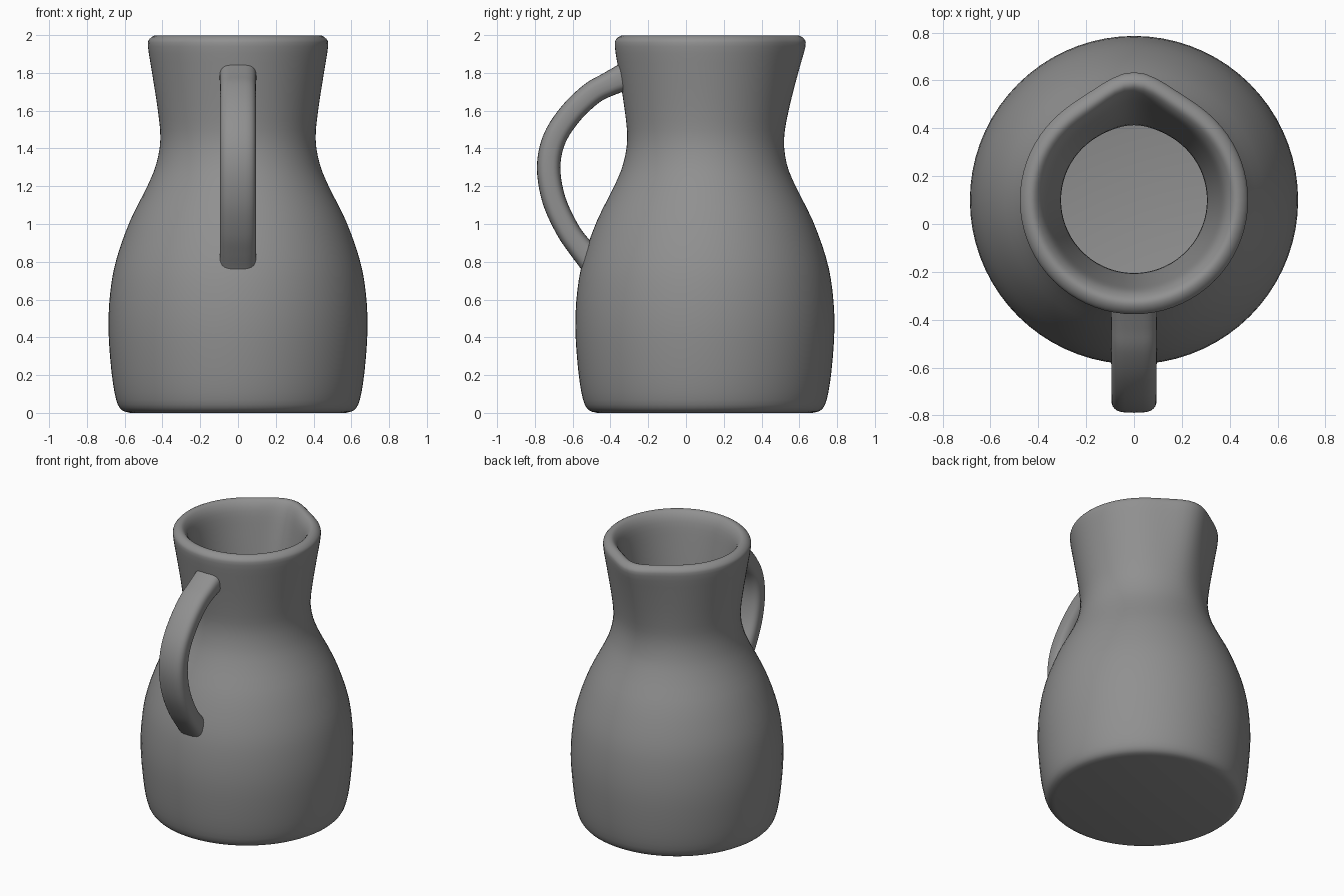
import bpy, bmesh, math
from mathutils import Vector

if "Cube" in bpy.data.objects:
    bpy.data.objects.remove(bpy.data.objects["Cube"])

# Dark grey clay shared by both parts
clay = bpy.data.materials.new("dark_grey_clay")
clay.diffuse_color = (0.28, 0.28, 0.28, 1)
clay.use_nodes = True
clay.node_tree.nodes["Principled BSDF"].inputs["Base Color"].default_value = clay.diffuse_color


def smooth_path(points, steps):
    """Catmull-Rom curve through 2D points."""
    pts = [Vector(p) for p in points]
    pts = [2 * pts[0] - pts[1]] + pts + [2 * pts[-1] - pts[-2]]
    out = []
    for a, b, c, d in zip(pts, pts[1:], pts[2:], pts[3:]):
        for i in range(steps):
            t = i / steps
            out.append(0.5 * (2 * b + (c - a) * t + (2 * a - 5 * b + 4 * c - d) * t ** 2
                              + (3 * b - a - 3 * c + d) * t ** 3))
    return out + [pts[-2]]


def loft(name, rings):
    """Skin closed rings of points and cap both ends."""
    bm = bmesh.new()
    loops = [[bm.verts.new(p) for p in ring] for ring in rings]
    n = len(loops[0])
    for lo, hi in zip(loops, loops[1:]):
        for i in range(n):
            j = (i + 1) % n
            bm.faces.new((lo[i], lo[j], hi[j], hi[i]))
    bm.faces.new(loops[0][::-1])
    bm.faces.new(loops[-1])
    bmesh.ops.recalc_face_normals(bm, faces=bm.faces)
    mesh = bpy.data.meshes.new(name)
    bm.to_mesh(mesh)
    bm.free()
    mesh.materials.append(clay)
    obj = bpy.data.objects.new(name, mesh)
    bpy.context.collection.objects.link(obj)
    bpy.ops.object.select_all(action='DESELECT')
    obj.select_set(True)
    bpy.context.view_layer.objects.active = obj
    bpy.ops.object.shade_smooth_by_angle(angle=math.radians(40))
    return obj


# Jug body: outer wall up, over the rim, down the inner wall, with a pinched spout at +y
outer = [(0.57, 0.0), (0.615, 0.015), (0.645, 0.07), (0.67, 0.22), (0.686, 0.45), (0.675, 0.65),
         (0.642, 0.82), (0.57, 1.02), (0.48, 1.2), (0.432, 1.32), (0.411, 1.45), (0.424, 1.6),
         (0.455, 1.8), (0.477, 1.94)]
rim = [(0.468, 1.98), (0.435, 1.999), (0.405, 1.985), (0.376, 1.93)]
inner = [(0.352, 1.8), (0.322, 1.6), (0.305, 1.45), (0.33, 1.32), (0.38, 1.2), (0.47, 1.02),
         (0.542, 0.82), (0.575, 0.65), (0.586, 0.45), (0.57, 0.22), (0.54, 0.13), (0.48, 0.1)]


def body_ring(r, z, sides=72):
    t = min(max((z - 1.3) / 0.65, 0), 1)
    spout = 0.057 * t * (0.5 + 0.5 * t)
    ring = []
    for i in range(sides):
        a = 2 * math.pi * i / sides
        off = math.pi - abs(math.pi - a)          # angle away from the spout
        rad = r + spout * math.exp(-(off / 0.3) ** 2)
        ring.append((-rad * math.sin(a), 0.1 + rad * math.cos(a), max(z, 0)))
    return ring


loft("jug_body", [body_ring(r, z) for r, z in smooth_path(outer + rim + inner, 3)])

# Handle: rounded strap swept along a curve in the y-z plane, thickened where it meets the body
path = smooth_path([(-0.30, 1.79), (-0.41, 1.74), (-0.50, 1.69), (-0.61, 1.585), (-0.697, 1.45),
                    (-0.727, 1.3), (-0.70, 1.13), (-0.63, 0.975), (-0.56, 0.875), (-0.49, 0.80)], 5)
rings = []
for i, p in enumerate(path):
    tan = (path[min(i + 1, len(path) - 1)] - path[max(i - 1, 0)]).normalized()
    nrm = Vector((-tan.y, tan.x))
    end = max(0, 1 - min(i, len(path) - 1 - i) / 8) ** 2
    ring = []
    for k in range(28):
        a = 2 * math.pi * k / 28
        c, s = math.cos(a), math.sin(a)
        u = math.copysign(abs(c) ** 0.6, c) * 0.095 * (1 + 0.04 * end)
        v = math.copysign(abs(s) ** 0.7, s) * 0.062 * (1 + 0.25 * end)
        ring.append((u, p.x + nrm.x * v, p.y + nrm.y * v))
    rings.append(ring)
loft("handle", rings)
